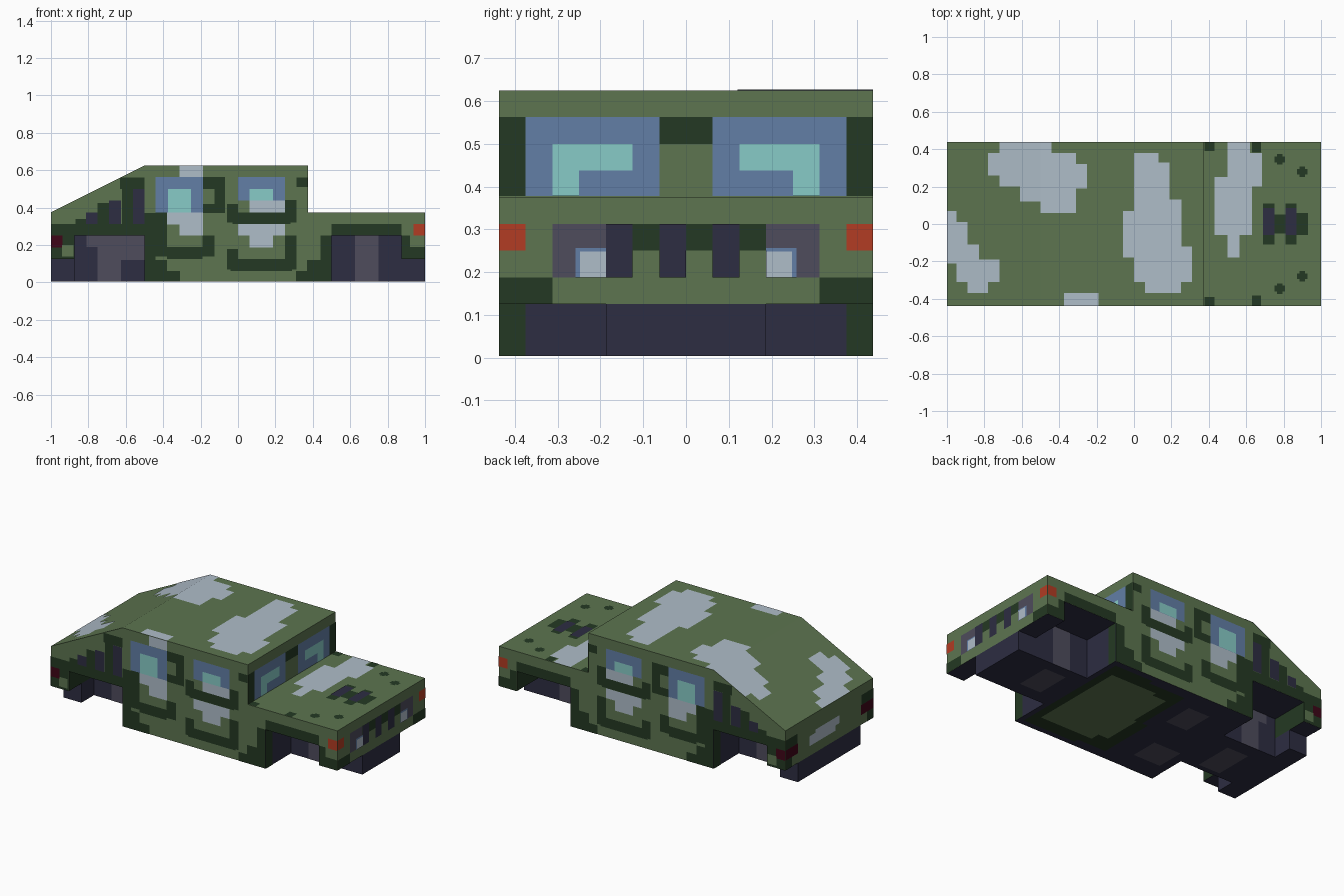
import bpy, bmesh
from mathutils import Vector

if "Cube" in bpy.data.objects:
    bpy.data.objects.remove(bpy.data.objects["Cube"])

W = 0.4375      # half width of the body
FLOOR = 0.004   # body floor, leaving room for the painted plates below
STEP = 0.002    # height of one paint layer


def lin(c):
    c /= 255
    return c / 12.92 if c <= 0.04045 else ((c + 0.055) / 1.055) ** 2.4


def material(name, r, g, b):
    m = bpy.data.materials.new(name)
    col = (lin(r), lin(g), lin(b), 1)
    m.diffuse_color = col
    m.use_nodes = True
    bsdf = m.node_tree.nodes["Principled BSDF"]
    bsdf.inputs["Base Color"].default_value = col
    bsdf.inputs["Roughness"].default_value = 0.9
    return m


OLIVE = material("olive_green", 93, 117, 80)
DARK = material("dark_green", 36, 57, 35)
NAVY = material("dark_navy", 45, 45, 66)
GREY = material("slate_grey", 78, 76, 92)
PALE = material("pale_grey", 175, 189, 201)
BLUE = material("glass_blue", 98, 126, 166)
TEAL = material("glass_teal", 135, 203, 199)
ORANGE = material("lamp_orange", 178, 60, 35)
RED = material("lamp_dark_red", 62, 6, 24)


def finish(name, bm, mats):
    me = bpy.data.meshes.new(name)
    bm.to_mesh(me)
    bm.free()
    for m in mats:
        me.materials.append(m)
    ob = bpy.data.objects.new(name, me)
    bpy.context.collection.objects.link(ob)
    return ob


def box(name, x0, x1, hw, z0, z1, mat):
    bm = bmesh.new()
    bmesh.ops.create_cube(bm, size=1)
    for v in bm.verts:
        v.co = ((x0 + x1) / 2 + v.co.x * (x1 - x0), v.co.y * 2 * hw,
                (z0 + z1) / 2 + v.co.z * (z1 - z0))
    return finish(name, bm, [mat])


def height(x):
    return 0.375 if x > 0.375 else min(0.625, 0.875 + 0.5 * x)


# Surface name -> (point from two coordinates and offset, outward normal)
SURF = {
    "right": (lambda a, b, o: (a, -W - o, b), (0, -1, 0)),
    "left": (lambda a, b, o: (a, W + o, b), (0, 1, 0)),
    "nose": (lambda a, b, o: (1 + o, a, b), (1, 0, 0)),
    "tail": (lambda a, b, o: (-1 - o, a, b), (-1, 0, 0)),
    "screen": (lambda a, b, o: (0.375 + o, a, b), (1, 0, 0)),
    "well_front": (lambda a, b, o: (0.5 + o, a, b), (1, 0, 0)),
    "well_rear": (lambda a, b, o: (-0.5 - o, a, b), (-1, 0, 0)),
    "chassis_right": (lambda a, b, o: (a, -0.1875 - o, b), (0, -1, 0)),
    "chassis_left": (lambda a, b, o: (a, 0.1875 + o, b), (0, 1, 0)),
    "top": (lambda a, b, o: (a, b, height(a) + o), (0, 0, 1)),
    "under": (lambda a, b, o: (a, b, FLOOR - o), (0, 0, -1)),
}


def rect(a0, a1, b0, b1):
    return [(a0, b0), (a1, b0), (a1, b1), (a0, b1)]


def stairs(*n):
    """Outline of alternating horizontal and vertical steps: x, y, x, y ..."""
    k = len(n)
    return [(n[i], n[i + 1]) if i % 2 == 0 else (n[(i + 1) % k], n[i])
            for i in range(k)]


def paint(name, surf, mat, shapes, layer=1, mirror=False):
    fn, normal = SURF[surf]
    if mirror:
        shapes = shapes + [[(-a, b) for a, b in s] for s in shapes]
    bm = bmesh.new()
    for s in shapes:
        bm.faces.new([bm.verts.new((a, b, 0)) for a, b in s])
    if surf == "top":   # fold along the roof crease
        bmesh.ops.bisect_plane(bm, geom=bm.verts[:] + bm.edges[:] + bm.faces[:],
                               plane_co=(-0.5, 0, 0), plane_no=(1, 0, 0))
    for v in bm.verts:
        v.co = fn(v.co.x, v.co.y, layer * STEP)
    bm.normal_update()
    for f in bm.faces:
        if f.normal.dot(Vector(normal)) < 0:
            f.normal_flip()
    return finish(name, bm, [mat])


# Body shell: one side profile with both wheel arches, extruded across
profile = [(-1, .375), (-.5, .625), (.375, .625), (.375, .375), (1, .375),
           (1, .125), (.875, .125), (.875, .25), (.5, .25), (.5, FLOOR),
           (-.5, FLOOR), (-.5, .25), (-.875, .25), (-.875, .125), (-1, .125)]
bm = bmesh.new()
base = bm.faces.new([bm.verts.new((x, -W, z)) for x, z in profile])
ext = bmesh.ops.extrude_face_region(bm, geom=[base])
bmesh.ops.translate(bm, vec=(0, 2 * W, 0),
                    verts=[g for g in ext["geom"] if isinstance(g, bmesh.types.BMVert)])
bmesh.ops.recalc_face_normals(bm, faces=bm.faces[:])
for f in bm.faces:
    c = f.calc_center_median()
    if f.normal.z < -.9 or abs(abs(c.x) - .5) < .01 and abs(f.normal.x) > .9:
        f.material_index = 2        # underside and wheel arches
    elif abs(abs(c.x) - .875) < .01 and abs(f.normal.x) > .9:
        f.material_index = 1        # inner faces of the end panels
finish("body", bm, [OLIVE, DARK, NAVY])

# Chassis beam and bumpers
box("front_chassis", .5, .875, .1875, FLOOR, .25, NAVY)
box("rear_chassis", -.875, -.5, .1875, FLOOR, .25, NAVY)
box("front_bumper", .875, 1, .1875, FLOOR, .125, NAVY)
box("rear_bumper", -1, -.875, .3125, FLOOR, .125, NAVY)

# Painted sides
for s in ("right", "left"):
    paint(s + "_fender_trim", s, DARK, [
        rect(-1, -.5, .25, .3125), rect(-1, -.875, .125, .25),
        rect(-.5, -.44, FLOOR, .37), rect(-.44, -.38, FLOOR, .12),
        rect(-.38, -.31, FLOOR, .06), rect(.5, .875, .25, .3125),
        rect(.44, .5, FLOOR, .25), rect(.37, .44, FLOOR, .12),
        rect(.31, .37, FLOOR, .06), rect(.875, 1, .125, .19),
        rect(.875, .92, .19, .25), rect(.3125, .375, .51, .56)])
    paint(s + "_door_trim", s, DARK, [
        rect(-.44, -.38, .14, .375), rect(-.38, -.19, .125, .19),
        rect(-.19, -.125, .14, .25), rect(-.19, -.07, .5, .5625),
        rect(-.125, -.07, .37, .5), rect(-.19, -.125, .37, .42),
        rect(-.06, 0, .32, .42), rect(-.03, .28, .3125, .375),
        rect(.25, .3125, .32, .44), rect(-.06, 0, .07, .18),
        rect(-.04, .29, .0625, .125), rect(.25, .3125, .07, .25)])
    paint(s + "_vent_trim", s, DARK, [
        rect(-.63, -.5, .5, .56), rect(-.62, -.5625, .31, .5),
        rect(-.75, -.625, .375, .425), rect(-.75, -.69, .31, .375),
        rect(-.87, -.81, .31, .34)])
    paint(s + "_vents", s, NAVY, [
        rect(-.5625, -.5, .3125, .5), rect(-.69, -.625, .3125, .4375),
        rect(-.8125, -.75, .3125, .375)], 2)
    paint(s + "_windows", s, BLUE, [rect(-.44, -.1875, .375, .5625),
                                    rect(0, .25, .4375, .5625)], 2)
    paint(s + "_window_shine", s, TEAL, [rect(-.375, -.25, .375, .5),
                                         rect(.0625, .1875, .4375, .5)], 3)
    paint(s + "_door_patches", s, PALE, [
        rect(-.38, -.1875, .31, .375), rect(-.3125, -.1875, .25, .31),
        rect(.0625, .25, .375, .4375), rect(0, .25, .25, .3125),
        rect(.0625, .1875, .1875, .25)], 2)
    paint(s + "_tail_spot", s, OLIVE, [rect(-.94, -.88, .14, .2)], 2)
    paint(s + "_tail_lamp_side", s, RED, [rect(-1, -.9375, .1875, .25)], 2)
    paint(s + "_indicator_side", s, ORANGE, [rect(.9375, 1, .25, .3125)], 2)
    # Grey wear on the chassis beam
    paint(s + "_chassis_wear", "chassis_" + s, GREY, [
        rect(.625, .75, FLOOR, .25), rect(-.81, -.5, .19, .25),
        rect(-.75, -.625, FLOOR, .19), rect(-.625, -.5, .12, .19)])
paint("right_roof_edge", "right", PALE, [rect(-.3125, -.1875, .5625, .625)])

# Nose: grille, headlamps and indicators
paint("nose_trim", "nose", DARK, [rect(.3125, W, .125, .1875)], 1, True)
paint("grille_trim", "nose", DARK, [rect(-.1875, .1875, .25, .3125)])
paint("grille_bars", "nose", NAVY, [rect(y, y + .0625, .1875, .3125)
                                    for y in (-.1875, -.0625, .0625)], 2)
paint("lamp_housings", "nose", GREY, [rect(.1875, .3125, .1875, .3125)], 1, True)
paint("headlamp_rims", "nose", BLUE, [rect(.1875, .258, .1875, .256)], 2, True)
paint("headlamps", "nose", PALE, [rect(.1875, .248, .1875, .248)], 3, True)
paint("indicators", "nose", ORANGE, [rect(.375, W, .25, .3125)], 1, True)

# Windscreen
paint("screen_frame", "screen", DARK, [rect(.375, W, .378, .5625)], 1, True)
paint("screen_divider", "screen", DARK, [rect(-.0625, .0625, .5, .5625)])
paint("windscreen", "screen", BLUE, [rect(.0625, .375, .378, .5625)], 1, True)
paint("windscreen_shine", "screen", TEAL, [
    rect(.125, .3125, .4375, .5), rect(.25, .3125, .378, .4375)], 2, True)

# Tail
paint("tail_trim", "tail", DARK, [rect(.32, W, .25, .3125),
                                  rect(.375, W, .125, .1875)], 1, True)
paint("tail_lamps", "tail", RED, [rect(.3125, W, .1875, .25)], 1, True)
paint("number_panel", "tail", PALE, [rect(-.06, .2, .1875, .25),
                                     rect(-.1, .14, .22, .27)])

# Wheel arch edges
for w in ("well_front", "well_rear"):
    paint(w + "_edges", w, DARK, [rect(.375, W, FLOOR, .25)], 1, True)

# Pale camouflage on roof, slope and bonnet
paint("roof_camouflage", "top", PALE, [
    stairs(-.72, W, -.44, .38, -.31, .32, -.25, .19, -.31, .06, -.5, .12,
           -.61, .2, -.72, .26, -.78, .38),
    stairs(-1, .07, -.95, .01, -.89, -.11, -.83, -.19, -.72, -.31, -.78, -.37,
           -.89, -.31, -.95, -.21),
    stairs(0, .38, .13, .33, .19, .13, .255, -.12, .31, -.31, .25, -.37,
           .06, -.31, 0, -.18, -.06, .07),
    rect(-.375, -.19, -W, -.37)])
paint("bonnet_camouflage", "top", PALE, [
    stairs(.5, W, .62, .38, .685, .2, .63, -.06, .565, -.18, .5, -.06, .43, .25)])
paint("bonnet_spots", "top", DARK, [
    rect(.378, .43, s * .414 - .0235, s * .414 + .0235) for s in (-1, 1)] + [
    rect(.63, .68, s * .41 - .0275, s * .41 + .0275) for s in (-1, 1)] + [
    stairs(x - .015, y + .028, x + .015, y + .015, x + .028, y - .015,
           x + .015, y - .028, x - .015, y - .015, x - .028, y + .015)
    for x, h in ((.78, .345), (.9, .28)) for y in (-h, h)] + [
    stairs(.69, .11, .75, .05, .81, .11, .87, .06, .93, -.06, .87, -.11,
           .81, -.05, .75, -.11)])
paint("bonnet_vents", "top", NAVY, [rect(.69, .75, -.06, .085),
                                    rect(.81, .87, -.06, .085)], 2)

# Underside
paint("floor_trim", "under", DARK, [
    stairs(-.06, .37, .2, .4, .47, -.4, .1, -.37, -.1, 0)])
paint("floor_panel", "under", OLIVE, [
    stairs(0, .28, .1, .31, .42, -.31, .05, -.25, -.02, 0)], 2)
paint("floor_wear", "under", GREY, [
    rect(-.3, -.15, .1, .3), rect(-.44, -.25, -.3, -.12),
    rect(-.75, -.6, -.15, .1), rect(.6, .75, -.1, .12)])
